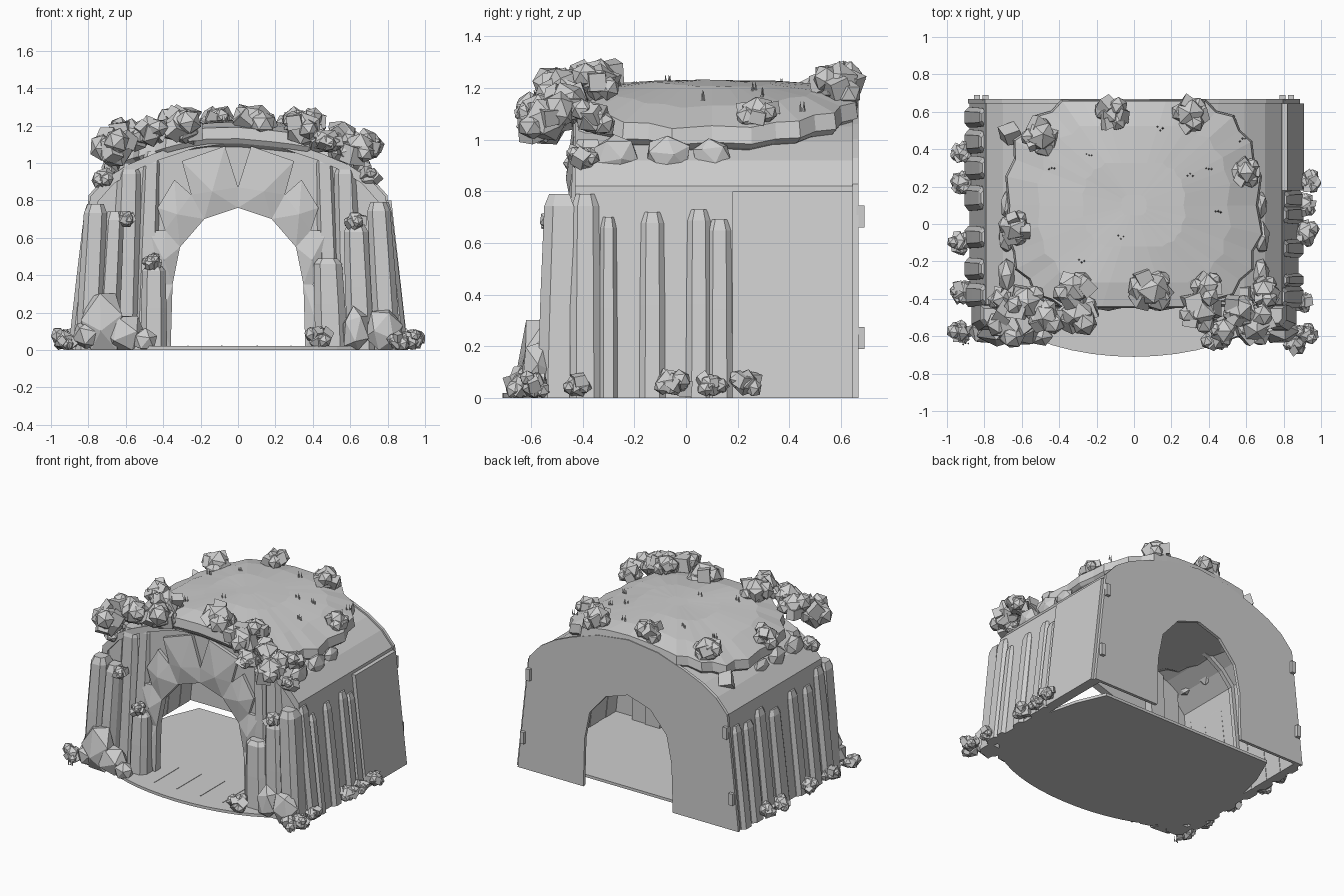
import bpy, bmesh, math, random
from mathutils import Vector, Matrix

random.seed(7)
cube = bpy.data.objects.get("Cube")
if cube:
    bpy.data.objects.remove(cube)

stone = bpy.data.materials.new("pale_grey_stone")
stone.use_nodes = True
GREY = (0.62, 0.62, 0.62, 1)
stone.diffuse_color = GREY
stone.node_tree.nodes["Principled BSDF"].inputs["Base Color"].default_value = GREY


def finish(name, bm):
    bmesh.ops.recalc_face_normals(bm, faces=bm.faces)
    mesh = bpy.data.meshes.new(name)
    bm.to_mesh(mesh)
    bm.free()
    mesh.materials.append(stone)
    obj = bpy.data.objects.new(name, mesh)
    bpy.context.collection.objects.link(obj)


def loft(bm, rings):
    """Skin closed rings of equal length and cap both ends."""
    rows = [[bm.verts.new(p) for p in ring] for ring in rings]
    n = len(rows[0])
    for a, b in zip(rows, rows[1:]):
        for i in range(n):
            j = (i + 1) % n
            bm.faces.new((a[i], a[j], b[j], b[i]))
    bm.faces.new(rows[0])
    bm.faces.new(rows[-1])


def slab(name, outline, y0, y1):
    """Extrude an x-z outline along y."""
    bm = bmesh.new()
    loft(bm, [[(x, y, z) for x, z in outline] for y in (y0, y1)])
    finish(name, bm)


def box(bm, lo, hi):
    loft(bm, [[(lo[0], lo[1], z), (hi[0], lo[1], z), (hi[0], hi[1], z), (lo[0], hi[1], z)]
              for z in (lo[2], hi[2])])


def mirrored(half):
    """Half profile from the +x foot to the crown, completed to the -x foot."""
    return half + [(-x, z) for x, z in reversed(half[:-1])]


def rock(bm, centre, r, stretch=(1, 1, 1), blocky=False):
    """A faceted boulder, or a skewed block."""
    axis = Vector((random.uniform(-1, 1), random.uniform(-1, 1), 1))
    spin = Matrix.Rotation(random.uniform(0, 6), 4, axis)
    size = [random.uniform(0.88, 1.12) * s for s in stretch]
    m = Matrix.Translation(centre) @ Matrix.Diagonal((*size, 1)) @ spin
    if blocky:
        made = bmesh.ops.create_cube(bm, size=r * 1.3, matrix=m)
        for v in made["verts"]:
            v.co = v.co.lerp(Vector(centre), random.uniform(-0.1, 0.2))
    else:
        bmesh.ops.create_icosphere(bm, subdivisions=1, radius=r, matrix=m)


def cluster(bm, x, y, z, r):
    """A large boulder ringed by alternating blocks and smaller boulders."""
    rock(bm, (x, y, z), r * 0.8)
    for i in range(6):
        a = i * math.tau / 6 + random.uniform(-0.4, 0.4)
        up = random.uniform(-0.3, 0.4) * r
        rock(bm, (x + 0.5 * r * math.cos(a), y + 0.5 * r * math.sin(a), z + up),
             r * random.uniform(0.45, 0.58), blocky=i % 2 == 0)


# Shell, back plate and front wall
HALF = [(0.88, 0), (0.79, 0.82), (0.7, 0.92), (0.59, 0.99), (0.45, 1.05), (0.24, 1.12), (0, 1.15)]
ARCH = [(0.36, 0), (0.35, 0.35), (0.31, 0.55), (0.18, 0.7), (0, 0.76)]
outer = mirrored(HALF)
inner = [(x * 0.95, z * 0.965) for x, z in outer]
opening = mirrored(ARCH)
slab("shell", outer + inner[::-1], -0.43, 0.645)
slab("back_wall", [(x * 1.01, z * 1.01) for x, z in outer] + opening[::-1], 0.645, 0.667)
slab("front_wall", inner + opening[::-1], -0.41, -0.38)
slab("side_panel", [(0.87, 0), (0.91, 0), (0.82, 0.8), (0.78, 0.8)], 0.18, 0.645)
slab("inner_rib", inner + [(x * 0.92, z * 0.94) for x, z in outer][::-1], 0.1, 0.13)

hinges = bmesh.new()
for s in (-1, 1):
    for x, z in ((0.84, 0.19), (0.795, 0.66)):
        box(hinges, (s * x - 0.016, 0.66, z), (s * x + 0.016, 0.69, z + 0.085))
finish("hinges", hinges)

# Floor with a rounded front and tapering back, and thin plank seams
floor = []
for i in range(25):
    a = math.pi * (1 + i / 24)
    floor.append((0.87 * math.cos(a), -0.25 + 0.46 * math.sin(a)))
floor += [(0.85, 0.05), (0.78, 0.33), (0.69, 0.54), (-0.69, 0.54), (-0.78, 0.33), (-0.85, 0.05)]
bm = bmesh.new()
loft(bm, [[(x, y, z) for x, y in floor] for z in (0, 0.02)])
finish("floor", bm)
seams = bmesh.new()
for x in (-0.27, -0.09, 0.1, 0.28):
    box(seams, (x, -0.58, 0.018), (x + 0.006, -0.3, 0.023))
finish("plank_seams", seams)

# Wedge stones joined near the arch and split by V-shaped gaps further out
fan = bmesh.new()
MID = [(0.42, 0.02), (0.4, 0.35), (0.39, 0.64), (0.25, 0.83), (0, 0.87)]
TIPS = [[(0.43, 0.05), (0.42, 0.32)], [(0.45, 0.43), (0.48, 0.64)],
        [(0.43, 0.76), (0.34, 0.91)], [(0.3, 1.01), (0.07, 1.09)]]
for s in (-1, 1):
    for i, (c, d) in enumerate(TIPS):
        ring = [ARCH[i], MID[i], c, d, MID[i + 1], ARCH[i + 1]]
        back, front = [[fan.verts.new((s * x, y, z)) for x, z in ring] for y in (-0.39, -0.435)]
        hub = (Vector(MID[i]) * 0.55 + Vector(MID[i + 1]) * 0.45)
        peak = fan.verts.new((s * hub.x, -0.465, hub.y))
        fan.faces.new(back)
        for j in range(6):
            k = (j + 1) % 6
            fan.faces.new((back[j], back[k], front[k], front[j]))
            fan.faces.new((front[j], front[k], peak))
finish("arch_stones", fan)

# Leaning columns with chamfered tips
SECTION = [(-0.5, -0.2), (-0.28, -0.5), (0.28, -0.5), (0.5, -0.2), (0.5, 0.5), (-0.5, 0.5)]


def column(bm, base, top, w, d, h, turn=0):
    rings = []
    for t, k in ((0, 1), (0.5, 0.97), (0.94, 0.88), (1, 0.6)):
        mid = Vector((*base, 0)).lerp(Vector((*top, h)), t)
        rings.append([mid + Matrix.Rotation(turn, 3, 'Z') @ Vector((u * w * k, v * d * k, 0))
                      for u, v in SECTION])
    loft(bm, rings)


cols = bmesh.new()
FRONT = [(-0.8, -0.76, 0.14, 0.78, -0.51), (-0.7, -0.66, 0.12, 0.74, -0.49),
         (-0.61, -0.58, 0.15, 1.0, -0.4), (-0.5, -0.46, 0.12, 1.06, -0.39),
         (-0.45, -0.45, 0.14, 0.45, -0.48), (0.8, 0.75, 0.14, 0.79, -0.51),
         (0.66, 0.63, 0.15, 0.67, -0.49), (0.6, 0.57, 0.14, 1.0, -0.4),
         (0.5, 0.48, 0.17, 0.49, -0.48), (0.5, 0.46, 0.12, 1.06, -0.39)]
for x0, x1, w, h, y in FRONT:
    column(cols, (x0, y), (x1, y + 0.02), w, 0.13, h)
RIGHT = [(-0.39, 0.12, 0.79), (-0.3, 0.07, 0.7), (-0.13, 0.1, 0.72), (0.05, 0.1, 0.73), (0.13, 0.1, 0.69)]
LEFT = [(0.57, 0.11, 0.72), (0.44, 0.13, 0.7), (0.3, 0.13, 0.74), (0.14, 0.14, 0.68),
        (-0.07, 0.12, 0.73), (-0.24, 0.12, 0.7), (-0.38, 0.13, 0.78)]
for side, row in ((1, RIGHT), (-1, LEFT)):
    for y, w, h in row:
        column(cols, (side * 0.87, y), (side * (0.87 - 0.11 * h), y), w, 0.075, h, side * math.pi / 2)
finish("columns", cols)


# Earth mound draped over the roof with a scalloped rim
def mound_z(x):
    return 1.19 - 0.15 * (x / 0.69) ** 2


def power(value, p):
    return math.copysign(abs(value) ** p, value)


N = 40
rim = []
for i in range(N):
    a = math.tau * i / N
    k = (0.965, 1.01)[i % 2] + random.uniform(-0.012, 0.012)
    y = 0.1 + 0.62 * k * power(math.sin(a), 0.75)
    rim.append((0.69 * k * power(math.cos(a), 0.75), max(-0.45, min(0.665, y))))
rings = []
for k, lift in ((0.8, -0.16), (0.97, -0.085), (1.0, -0.06), (0.985, 0), (0.75, 0.025), (0.4, 0.037), (0.1, 0.04)):
    ring = []
    for x, y in rim:
        px, py = x * k, 0.1 + (y - 0.1) * k
        ring.append((px, py, mound_z(px) + lift + 0.007 * math.sin(9 * px) * math.cos(8 * py)))
    rings.append(ring)
bm = bmesh.new()
loft(bm, rings)
finish("roof_mound", bm)

# Rock clusters on the roof: x, y, height above the mound, radius
ROOF = [(-0.66, -0.54, 0.02, 0.13), (-0.58, -0.42, 0.07, 0.12), (-0.47, -0.5, 0.05, 0.1),
        (-0.32, -0.35, 0.06, 0.12), (-0.3, -0.48, 0.03, 0.12), (0.09, -0.35, 0.04, 0.13),
        (0.35, -0.47, 0.03, 0.12), (0.39, -0.34, 0.08, 0.1), (0.48, -0.57, 0, 0.09),
        (0.56, -0.46, 0.05, 0.1), (0.65, -0.54, 0.02, 0.12), (0.7, -0.36, 0.05, 0.09),
        (-0.5, 0.47, 0.04, 0.11), (-0.12, 0.59, 0.04, 0.1), (0.3, 0.59, 0.05, 0.11),
        (0.6, 0.28, 0.03, 0.09), (-0.63, -0.02, 0.03, 0.1)]
bm = bmesh.new()
for x, y, lift, r in ROOF:
    cluster(bm, x, y, mound_z(x) + lift, r)
finish("roof_rocks", bm)

# Loose stones tucked under the rim
bm = bmesh.new()
for s in (-1, 1):
    for y, r in ((-0.27, 0.085), (-0.07, 0.085), (0.1, 0.07)):
        rock(bm, (s * 0.68, y, 0.94), r, (0.55, 1.1, 0.9))
rock(bm, (-0.66, 0.48, 0.97), 0.07, blocky=True)
finish("rim_stones", bm)

# Rock clusters on the ground and on column tops
GROUND = [(0.92, -0.59, 0.05, 0.07), (0.86, -0.64, 0.05, 0.065), (0.43, -0.61, 0.06, 0.08),
          (0.9, -0.42, 0.05, 0.065), (0.92, -0.05, 0.06, 0.08), (0.92, 0.1, 0.05, 0.065),
          (0.94, 0.23, 0.06, 0.07), (-0.93, -0.58, 0.05, 0.07), (-0.92, -0.36, 0.05, 0.07),
          (-0.93, -0.1, 0.06, 0.07), (-0.92, 0.22, 0.05, 0.07), (-0.92, 0.38, 0.06, 0.07)]
LEDGE = [(-0.46, -0.5, 0.47, 0.06), (-0.6, -0.5, 0.7, 0.06), (0.63, -0.5, 0.69, 0.07),
         (0.7, -0.4, 0.92, 0.07), (-0.71, -0.4, 0.92, 0.075)]
bm = bmesh.new()
for spec in GROUND + LEDGE:
    cluster(bm, *spec)
for v in bm.verts:
    v.co.z = max(v.co.z, 0)
    v.co.x = max(-1, min(1, v.co.x))
finish("ground_rocks", bm)

# Tall boulders beside the entrance
bm = bmesh.new()
for x, y, z, r, tall in ((-0.72, -0.57, 0.13, 0.12, 1.75), (-0.61, -0.57, 0.08, 0.12, 1),
                         (-0.8, -0.57, 0.08, 0.09, 1), (0.78, -0.57, 0.1, 0.1, 1.5),
                         (0.63, -0.56, 0.1, 0.08, 1.7), (-0.5, -0.6, 0.05, 0.07, 1)):
    rock(bm, (x, y, z), r, (1, 0.8, tall))
for v in bm.verts:
    v.co.z = max(v.co.z, 0)
finish("boulders", bm)

# Small grass tufts
bm = bmesh.new()
TUFTS = [(x, y, mound_z(x) + 0.045) for x, y in (
    (-0.44, 0.29), (-0.24, 0.37), (0.3, 0.26), (0.45, 0.07), (0.14, 0.51),
    (-0.28, -0.2), (0.4, 0.3), (0.58, 0.45), (-0.07, -0.07))]
for x, y, z in TUFTS + [(-0.9, -0.64, 0.02), (0.88, -0.66, 0.02)]:
    for i in (-1, 0, 1):
        m = Matrix.Translation((x + 0.014 * i, y + random.uniform(-0.01, 0.01), z))
        bmesh.ops.create_cone(bm, cap_ends=True, segments=4, radius1=0.006, radius2=0, depth=0.04, matrix=m)
finish("grass_tufts", bm)
